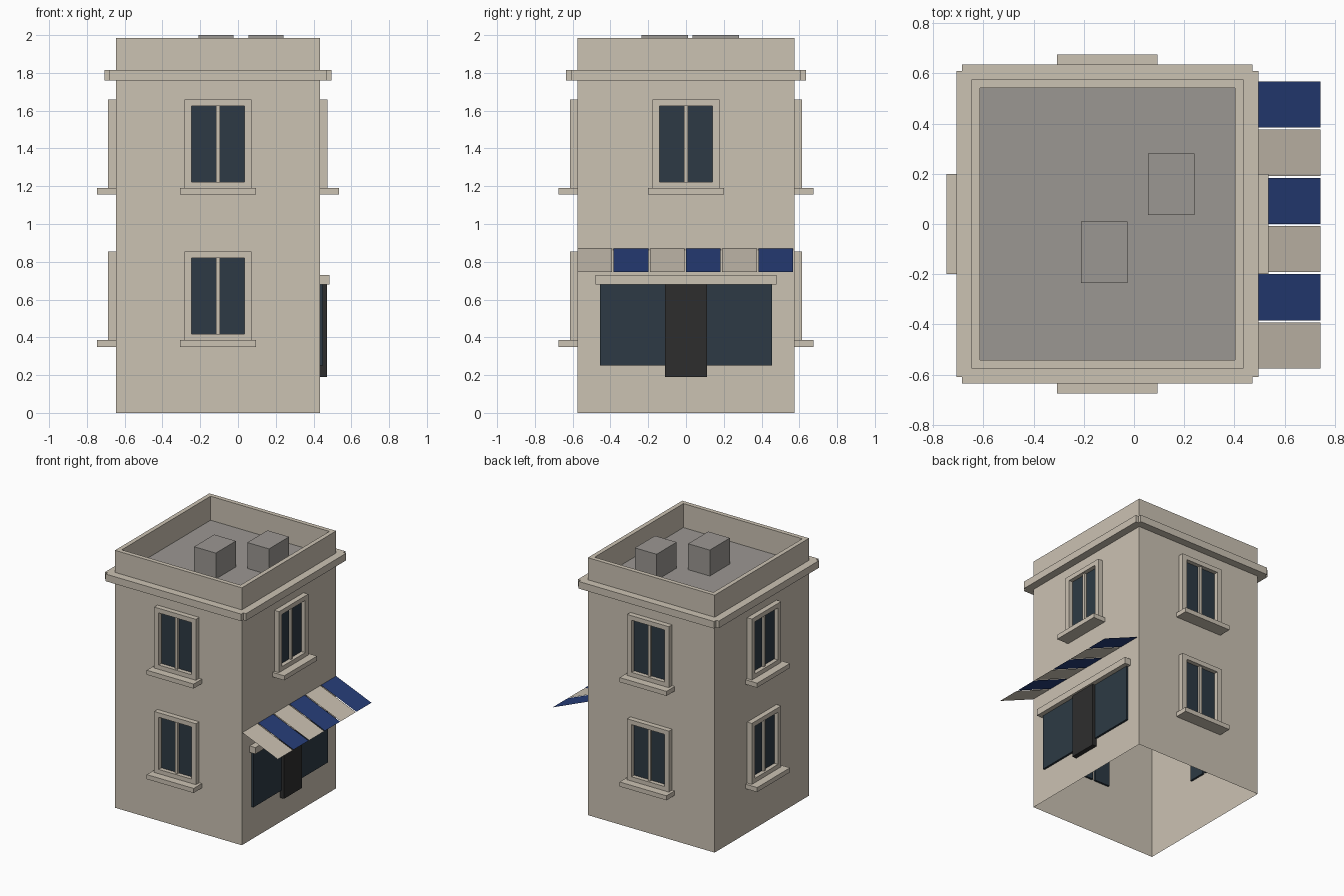
import bpy, bmesh
from math import pi
from mathutils import Matrix, Vector

cube = bpy.data.objects.get("Cube")
if cube:
    bpy.data.objects.remove(cube, do_unlink=True)


def material(name, *rgb):
    m = bpy.data.materials.new(name)
    m.use_nodes = True
    colour = (*rgb, 1)
    m.diffuse_color = colour
    m.node_tree.nodes["Principled BSDF"].inputs["Base Color"].default_value = colour
    return m


STONE = material("warm stone", 0.60, 0.54, 0.45)
ROOF = material("roof grey", 0.33, 0.31, 0.29)
GLASS = material("dark glass", 0.026, 0.042, 0.058)
DOOR = material("charcoal door", 0.027, 0.027, 0.027)
BLUE = material("awning blue", 0.02, 0.047, 0.19)


def finish(name, bm, *mats):
    mesh = bpy.data.meshes.new(name)
    bm.to_mesh(mesh)
    bm.free()
    for m in mats:
        mesh.materials.append(m)
    obj = bpy.data.objects.new(name, mesh)
    bpy.context.collection.objects.link(obj)
    return obj


def add_box(bm, lo, hi):
    lo, hi = Vector(lo), Vector(hi)
    place = Matrix.Translation((lo + hi) / 2) @ Matrix.Diagonal((*(hi - lo), 1))
    return bmesh.ops.create_cube(bm, size=1, matrix=place)


def boxes(name, mat, pairs, place=Matrix()):
    bm = bmesh.new()
    for lo, hi in pairs:
        add_box(bm, lo, hi)
    bm.transform(place)
    return finish(name, bm, mat)


# Main dimensions
X0, X1, Y, TOP, ROOF_Z = -0.647, 0.435, 0.575, 1.985, 1.80
CX = (X0 + X1) / 2

# Hollow walls, open below, with a sunken roof behind the parapet
bm = bmesh.new()
add_box(bm, (X0, -Y, 0), (X1, Y, TOP))
bm.faces.ensure_lookup_table()
bottom = min(bm.faces, key=lambda f: f.calc_center_median().z)
bmesh.ops.delete(bm, geom=[bottom], context='FACES_ONLY')
top = max(bm.faces, key=lambda f: f.calc_center_median().z)
bmesh.ops.inset_region(bm, faces=[top], thickness=0.048)
floor = bmesh.ops.extrude_discrete_faces(bm, faces=[top])["faces"][0]
floor.material_index = 1
bmesh.ops.translate(bm, verts=floor.verts, vec=(0, 0, ROOF_Z - TOP))
finish("walls_and_roof", bm, STONE, ROOF)

# Cornice strips, notched at the corners
Z0, Z1, OUT = 1.76, 1.815, 0.06
strips = []
for s in (-1, 1):
    a, b = sorted((s * Y, s * (Y + OUT)))
    strips.append(((X0 - 0.037, a, Z0), (X1 + 0.037, b, Z1)))
strips.append(((X0 - OUT, -0.61, Z0), (X0, 0.61, Z1)))
strips.append(((X1, -0.61, Z0), (X1 + OUT, 0.61, Z1)))
boxes("cornice", STONE, strips)

# Rooftop units
boxes("roof_units", ROOF, [((-0.21, -0.235, ROOF_Z), (-0.025, 0.01, 2)),
                           ((0.055, 0.035, ROOF_Z), (0.24, 0.28, 2))])


def window(side, place, z):
    """Window facing local -y, with its sill underside at height z."""
    place = place @ Matrix.Translation((0, 0, z))
    frame = [((-0.178, -0.04, 0.035), (0.178, 0, 0.068)),
             ((-0.178, -0.04, 0.470), (0.178, 0, 0.505))]
    panes = []
    for a, b, c in ((-0.178, -0.14, -0.01), (0.14, 0.01, 0.178)):
        if a < 0:
            frame.append(((a, -0.04, 0.068), (b, 0, 0.470)))
            panes.append(((b, -0.008, 0.068), (c, 0.015, 0.470)))
        else:
            frame.append(((a, -0.04, 0.068), (c, 0, 0.470)))
            panes.append(((b, -0.008, 0.068), (a, 0.015, 0.470)))
    frame.append(((-0.01, -0.025, 0.068), (0.01, 0, 0.470)))
    boxes(side + "_window_frame", STONE, frame, place)
    boxes(side + "_window_panes", GLASS, panes, place)
    boxes(side + "_window_sill", STONE, [((-0.2, -0.1, 0), (0.2, 0, 0.035))], place)


# Windows on every side; the shop side has only the upper one
LOWER, UPPER = 0.35, 1.155
sides = {
    "front": ((CX, -Y, 0), 0, (LOWER, UPPER)),
    "back": ((CX, Y, 0), pi, (LOWER, UPPER)),
    "right": ((X0, 0, 0), -pi / 2, (LOWER, UPPER)),
    "left": ((X1, 0, 0), pi / 2, (UPPER,)),
}
for side, (spot, angle, heights) in sides.items():
    for z in heights:
        window(side, Matrix.Translation(spot) @ Matrix.Rotation(angle, 4, 'Z'), z)

# Shop front
boxes("shop_glass", GLASS, [((X1 - 0.01, -0.455, 0.25), (X1 + 0.015, 0.455, 0.685))])
boxes("shop_door", DOOR, [((X1, -0.11, 0.19), (X1 + 0.035, 0.11, 0.685))])
boxes("shop_lintel", STONE, [((X1, -0.48, 0.68), (X1 + 0.05, 0.48, 0.73))])

# Sloping awning of alternating thin cloth strips
bm = bmesh.new()
step = 2 * Y / 6
for i in range(6):
    y0 = -Y + i * step
    y1 = y0 + step - 0.008
    corners = [(0.44, y0, 0.87), (0.742, y0, 0.745), (0.742, y1, 0.745), (0.44, y1, 0.87)]
    strip = bm.faces.new([bm.verts.new(c) for c in corners])
    strip.material_index = i % 2
finish("awning", bm, STONE, BLUE)
